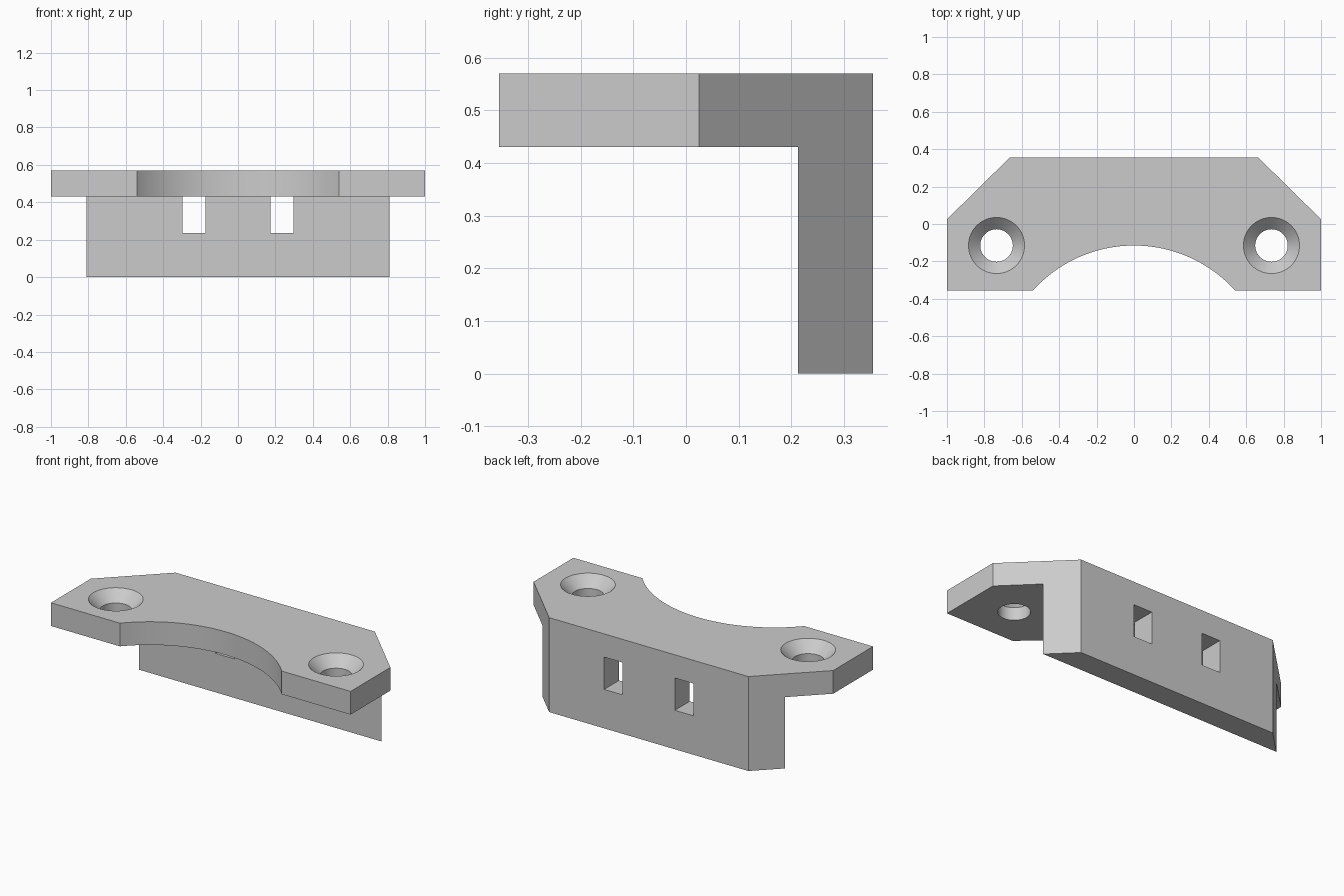
import bpy, bmesh, math

if "Cube" in bpy.data.objects:
    bpy.data.objects.remove(bpy.data.objects["Cube"], do_unlink=True)

TOP, UNDER, BACK, WALL = 0.57, 0.43, 0.355, 0.213

grey = bpy.data.materials.new("light grey")
grey.use_nodes = True
colour = (0.6, 0.6, 0.6, 1)
grey.diffuse_color = colour
grey.node_tree.nodes["Principled BSDF"].inputs["Base Color"].default_value = colour


def make_object(name, bm):
    bmesh.ops.recalc_face_normals(bm, faces=bm.faces)
    mesh = bpy.data.meshes.new(name)
    bm.to_mesh(mesh)
    bm.free()
    mesh.materials.append(grey)
    obj = bpy.data.objects.new(name, mesh)
    bpy.context.collection.objects.link(obj)
    return obj


def prism(name, outline, z0, z1):
    bm = bmesh.new()
    face = bm.faces.new([bm.verts.new((x, y, z0)) for x, y in outline])
    side = bmesh.ops.extrude_face_region(bm, geom=[face])
    verts = [v for v in side["geom"] if isinstance(v, bmesh.types.BMVert)]
    bmesh.ops.translate(bm, verts=verts, vec=(0, 0, z1 - z0))
    return make_object(name, bm)


def box(name, x0, x1, y0, y1, z0, z1):
    return prism(name, [(x0, y0), (x1, y0), (x1, y1), (x0, y1)], z0, z1)


def screw_cutter(name, x, y, segments=64):
    # Straight bore with a conical countersink opening at the top
    bm = bmesh.new()
    rings = []
    for r, z in [(0.087, 0.3), (0.087, TOP - 0.063), (0.15, TOP), (0.15, TOP + 0.1)]:
        rings.append([bm.verts.new((x + r * math.cos(a), y + r * math.sin(a), z))
                      for a in (math.tau * i / segments for i in range(segments))])
    for low, high in zip(rings, rings[1:]):
        for i in range(segments):
            j = (i + 1) % segments
            bm.faces.new((low[i], low[j], high[j], high[i]))
    bm.faces.new(rings[0])
    bm.faces.new(rings[-1])
    return make_object(name, bm)


def cut(body, cutter):
    cutter.hide_render = True
    mod = body.modifiers.new(cutter.name, "BOOLEAN")
    mod.operation, mod.solver, mod.object = "DIFFERENCE", "EXACT", cutter
    bpy.context.view_layer.objects.active = body
    bpy.ops.object.modifier_apply(modifier=mod.name)
    bpy.data.objects.remove(cutter, do_unlink=True)


# Outline with chamfered rear corners and an arc scooped from the front
half, rise = 0.54, 0.24
radius = (half ** 2 + rise ** 2) / (2 * rise)
centre_y = -BACK + rise - radius
sweep = math.asin(half / radius)
steps = 40
arc = [(radius * math.sin(a), centre_y + radius * math.cos(a))
       for a in (-sweep + 2 * sweep * i / steps for i in range(steps + 1))]
outline = [(-1, -BACK)] + arc + [(1, -BACK), (1, 0.025), (0.665, BACK),
                                 (-0.665, BACK), (-1, 0.025)]
bracket = prism("mounting_bracket", outline, 0, TOP)

# Leave a top plate and a rear wall
cut(bracket, box("underside_cutter", -1.2, 1.2, -0.6, WALL, -0.2, UNDER))

# Slots through the wall and countersunk screw holes through the plate
for side in (-1, 1):
    x = side * 0.236
    cut(bracket, box("slot_cutter", x - 0.062, x + 0.062, 0.15, 0.5, 0.235, UNDER))
    cut(bracket, screw_cutter("screw_hole_cutter", side * 0.735, -0.115))

bpy.ops.object.select_all(action="DESELECT")
bracket.select_set(True)
bpy.context.view_layer.objects.active = bracket
bpy.ops.object.shade_smooth_by_angle(angle=math.radians(30))
